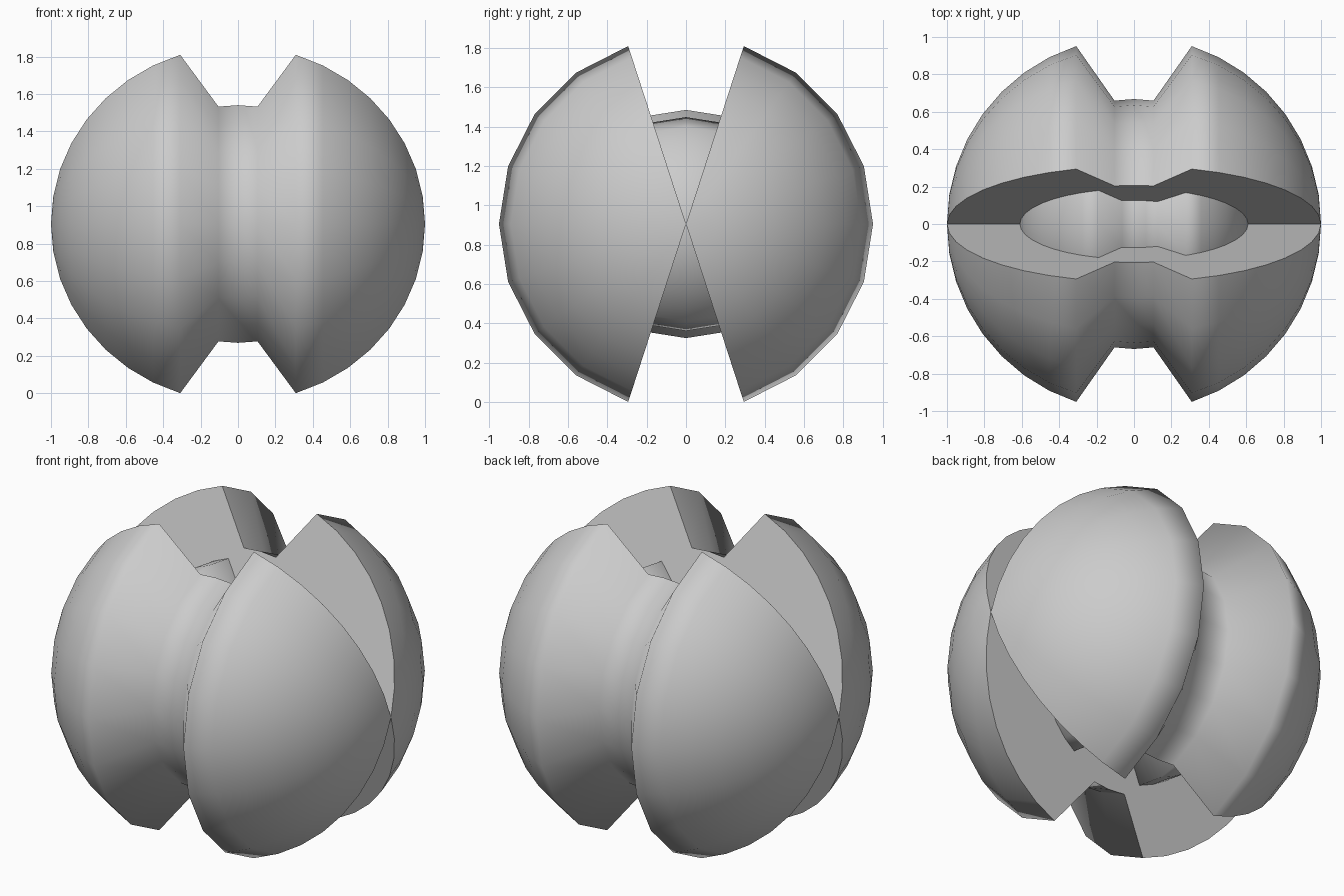
import bpy, bmesh
from math import sin, cos, radians

if "Cube" in bpy.data.objects:
    bpy.data.objects.remove(bpy.data.objects["Cube"])

STEP = 18                                   # turning step around the x axis
CENTRE_Z = sin(radians(72)) * cos(radians(18))


def arc(radius, degrees):
    return [(radius * cos(radians(a)), radius * sin(radians(a))) for a in degrees]


def grooved(radius, first, last, floor_first):
    """Half-circle profile (x, r) with a groove cut between two angles."""
    floor = radius * 0.668
    return (arc(radius, range(9, first + 1, 9)) + arc(floor, range(floor_first, 100, 9))
            + arc(radius, range(last, 172, 9)))


def lathe(name, profile, pole, start, stop):
    """Turn a profile around x; a partial turn gets flat end faces."""
    full = stop - start == 360
    bm = bmesh.new()
    ends = [bm.verts.new((s * pole, 0, CENTRE_Z)) for s in (1, -1)]
    rows = []
    for a in range(start, stop if full else stop + 1, STEP):
        t = radians(a)
        rows.append([bm.verts.new((x, r * sin(t), CENTRE_Z + r * cos(t))) for x, r in profile])
    pairs = list(zip(rows, rows[1:]))
    if full:
        pairs.append((rows[-1], rows[0]))
    for a, b in pairs:
        bm.faces.new((ends[0], a[0], b[0]))
        bm.faces.new((ends[1], b[-1], a[-1]))
        for i in range(len(profile) - 1):
            bm.faces.new((a[i], a[i + 1], b[i + 1], b[i]))
    for f in bm.faces:
        f.smooth = True
    if not full:
        for row in (rows[0], rows[-1]):
            cap = bm.faces.new([ends[0]] + row + [ends[1]])
            for e in cap.edges:
                e.smooth = False
    bmesh.ops.recalc_face_normals(bm, faces=bm.faces)
    mesh = bpy.data.meshes.new(name)
    bm.to_mesh(mesh)
    bm.free()
    obj = bpy.data.objects.new(name, mesh)
    bpy.context.collection.objects.link(obj)
    return obj


# Two solid outer shells with wedge gaps at top and bottom
outer = grooved(1.0, 72, 108, 81)
lathe("back_shell", outer, 1.0, 18, 162)
lathe("front_shell", outer, 1.0, 198, 342)

# Inner core, its groove slightly off centre
lathe("inner_core", grooved(0.61, 63, 108, 72), 0.61, 0, 360)
